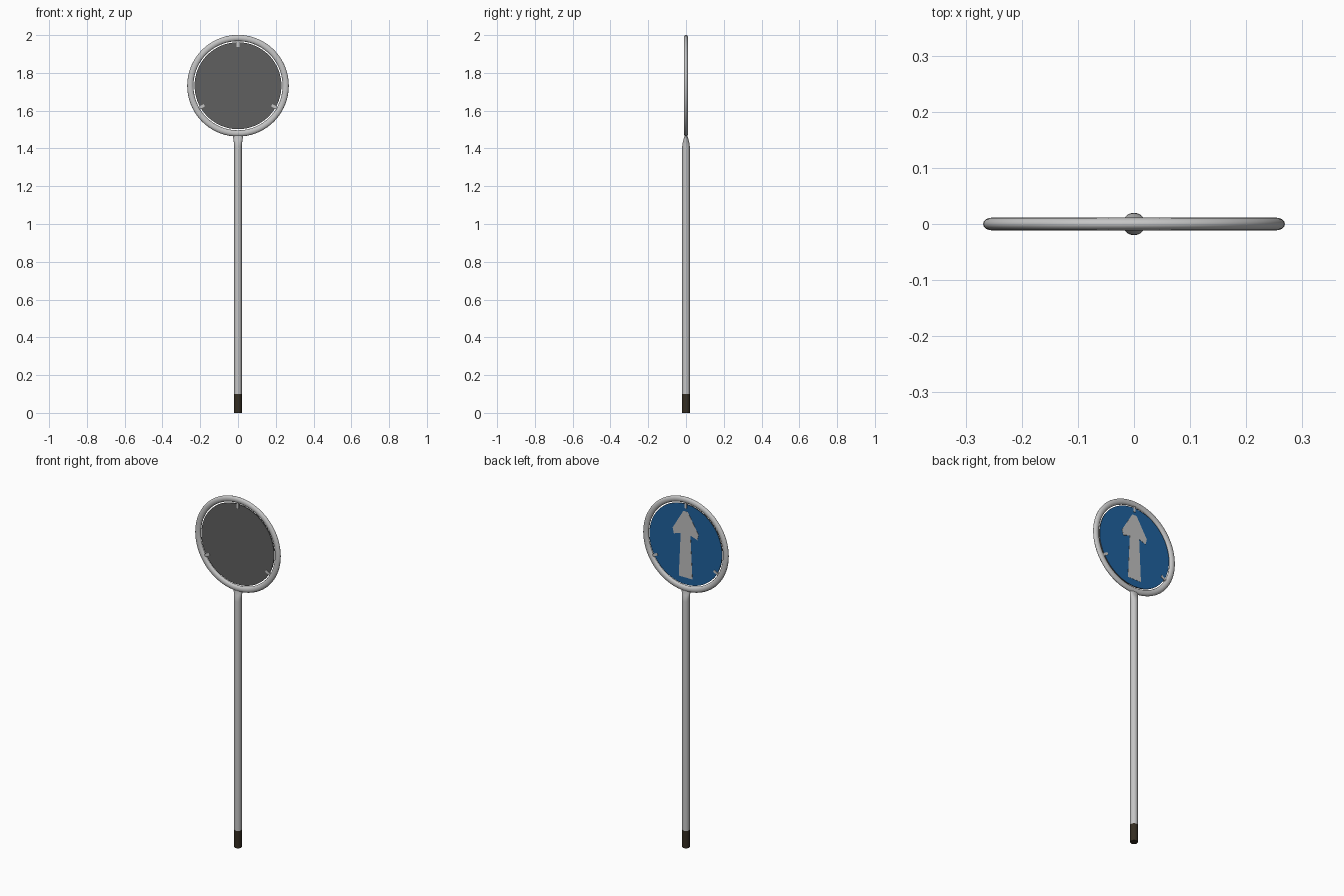
import bpy, bmesh, math
from mathutils import Matrix, Vector

if "Cube" in bpy.data.objects:
    bpy.data.objects.remove(bpy.data.objects["Cube"])

CZ = 1.732  # height of the sign centre


def material(name, rgb):
    m = bpy.data.materials.new(name)
    m.diffuse_color = (*rgb, 1)
    m.use_nodes = True
    m.node_tree.nodes["Principled BSDF"].inputs["Base Color"].default_value = m.diffuse_color
    return m


metal = material("light grey metal", (0.56, 0.56, 0.56))
dark = material("dark brown base", (0.035, 0.027, 0.016))
back_grey = material("dark grey panel", (0.115, 0.115, 0.115))
blue = material("sign blue", (0.014, 0.12, 0.34))
white = material("arrow pale grey", (0.52, 0.52, 0.52))


def make(name, bm, mats, smooth=True):
    bmesh.ops.recalc_face_normals(bm, faces=bm.faces)
    me = bpy.data.meshes.new(name)
    bm.to_mesh(me)
    bm.free()
    for m in mats:
        me.materials.append(m)
    ob = bpy.data.objects.new(name, me)
    bpy.context.collection.objects.link(ob)
    if smooth:
        bpy.ops.object.select_all(action='DESELECT')
        ob.select_set(True)
        bpy.context.view_layer.objects.active = ob
        bpy.ops.object.shade_smooth_by_angle(angle=math.radians(40))
    return ob


def loft(name, sections, mat, n=32):
    """Stack of ellipses (z, rx, ry), capped at both ends."""
    bm = bmesh.new()
    rings = [[bm.verts.new((rx * math.cos(2 * math.pi * i / n),
                            ry * math.sin(2 * math.pi * i / n), z))
              for i in range(n)] for z, rx, ry in sections]
    for a, b in zip(rings, rings[1:]):
        for i in range(n):
            j = (i + 1) % n
            bm.faces.new((a[i], a[j], b[j], b[i]))
    bm.faces.new(rings[0])
    bm.faces.new(rings[-1])
    return make(name, bm, [mat])


# Pole: dark foot, round tube, flattened and flared neck under the ring
loft("pole_foot", [(0, 0.02, 0.02), (0.1, 0.02, 0.02)], dark)
loft("pole", [(0.1, 0.02, 0.02), (1.41, 0.02, 0.02), (1.425, 0.021, 0.019),
              (1.445, 0.024, 0.014), (1.462, 0.027, 0.009),
              (1.475, 0.027, 0.008)], metal)

# Ring frame with an oval cross-section
bm = bmesh.new()
N, M, R = 72, 16, 0.2525
grid = []
for i in range(N):
    a = 2 * math.pi * i / N
    row = []
    for k in range(M):
        t = 2 * math.pi * k / M
        r = R + 0.0165 * math.cos(t)
        row.append(bm.verts.new((r * math.cos(a), 0.0115 * math.sin(t),
                                 CZ + r * math.sin(a))))
    grid.append(row)
for i in range(N):
    for k in range(M):
        a, b = grid[i], grid[(i + 1) % N]
        bm.faces.new((a[k], a[(k + 1) % M], b[(k + 1) % M], b[k]))
make("ring_frame", bm, [metal])

# Sign disc: grey towards -y, blue towards +y
bm = bmesh.new()
bmesh.ops.create_cone(bm, cap_ends=True, segments=72, radius1=0.23, radius2=0.23,
                      depth=0.006,
                      matrix=Matrix.Translation((0, 0, CZ)) @ Matrix.Rotation(math.pi / 2, 4, 'X'))
bm.normal_update()
for f in bm.faces:
    f.material_index = 1 if f.normal.y > 0.5 else 0
make("sign_disc", bm, [back_grey, blue])

# Arrow plate on the blue side
half = [(0.014, 0.188), (0.082, 0.075), (0.074, 0.043), (0.031, 0.058), (0.043, -0.19)]
outline = half + [(-x, z) for x, z in reversed(half)]
bm = bmesh.new()
face = bm.faces.new([bm.verts.new((x, 0.0025, CZ + z)) for x, z in outline])
ext = bmesh.ops.extrude_face_region(bm, geom=[face])
bmesh.ops.translate(bm, vec=(0, 0.0015, 0),
                    verts=[v for v in ext["geom"] if isinstance(v, bmesh.types.BMVert)])
make("arrow", bm, [white], smooth=False)

# Three clips joining disc and ring
for n, deg in enumerate((90, 210, 330)):
    a = math.radians(deg)
    bm = bmesh.new()
    bmesh.ops.create_cube(bm, size=1)
    bmesh.ops.scale(bm, vec=(0.036, 0.011, 0.014), verts=bm.verts)
    bmesh.ops.transform(bm, verts=bm.verts, matrix=(
        Matrix.Translation((0.224 * math.cos(a), 0, CZ + 0.224 * math.sin(a)))
        @ Matrix.Rotation(-a, 4, 'Y')))
    make(f"clip_{n + 1}", bm, [metal], smooth=False)
